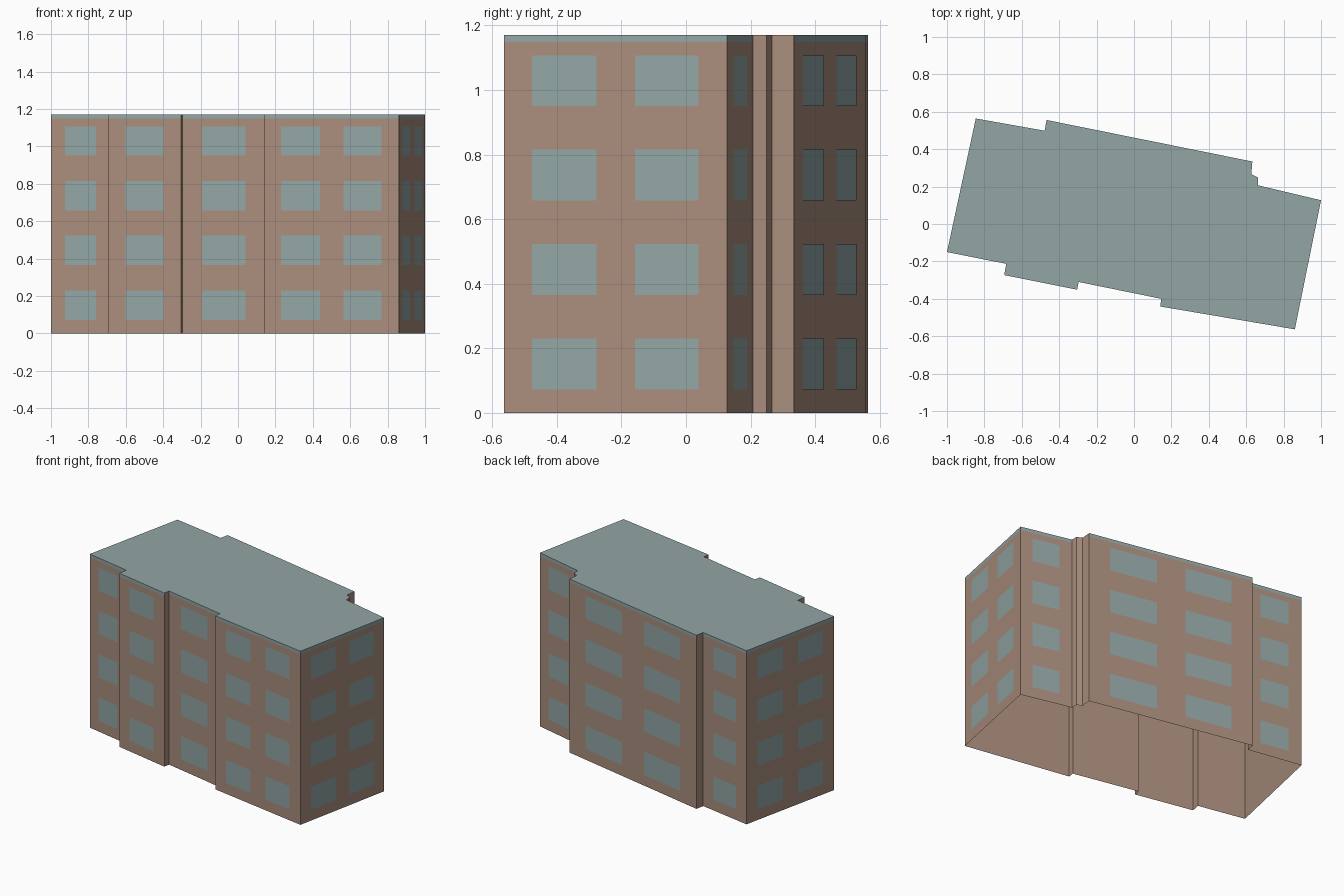
import bpy
import bmesh
from mathutils import Vector

cube = bpy.data.objects.get("Cube")
if cube:
    bpy.data.objects.remove(cube, do_unlink=True)

HEIGHT = 1.17
BAND = 0.022
FLOORS = 4
STOREY = HEIGHT / FLOORS
SILL, HEAD = 0.073, 0.23
PROUD = 0.001
UP = Vector((0, 0, 1))


def make_material(name, rgb):
    mat = bpy.data.materials.new(name)
    mat.use_nodes = True
    colour = (*rgb, 1.0)
    mat.diffuse_color = colour
    mat.node_tree.nodes["Principled BSDF"].inputs["Base Color"].default_value = colour
    return mat


brown = make_material("brown plaster", (0.4, 0.27, 0.205))
grey = make_material("grey green", (0.29, 0.38, 0.378))

# Footprint corners, counterclockwise, each with the window columns of the
# wall that starts there; walls with no windows are the short returns
footprint = [
    (-1.0, -0.15, 1), (-0.683, -0.213, 0), (-0.694, -0.273, 1),
    (-0.304, -0.351, 0), (-0.296, -0.31, 1), (0.146, -0.4, 0),
    (0.14, -0.441, 2), (0.86, -0.563, 2), (1.0, 0.127, 1),
    (0.662, 0.207, 0), (0.662, 0.249, 0), (0.627, 0.266, 0),
    (0.633, 0.334, 2), (-0.467, 0.556, 0), (-0.478, 0.499, 1),
    (-0.846, 0.564, 2),
]
# Left and right window edges, as fractions of the wall length
columns = {0: [], 1: [(0.235, 0.76)], 2: [(0.126, 0.415), (0.588, 0.872)]}


def finish(bm, name, materials):
    mesh = bpy.data.meshes.new(name)
    bm.to_mesh(mesh)
    bm.free()
    for mat in materials:
        mesh.materials.append(mat)
    obj = bpy.data.objects.new(name, mesh)
    bpy.context.collection.objects.link(obj)


def add_panel(bm, a, b, low, high, index=0):
    """Upright rectangle between two ground points."""
    corners = (a + UP * low, b + UP * low, b + UP * high, a + UP * high)
    face = bm.faces.new([bm.verts.new(c) for c in corners])
    face.material_index = index


points = [Vector((x, y, 0)) for x, y, count in footprint]
walls, windows, roof = bmesh.new(), bmesh.new(), bmesh.new()

for i, (x, y, count) in enumerate(footprint):
    a, b = points[i], points[(i + 1) % len(points)]
    # Wall panel, with a grey band along the top of the long walls
    top = HEIGHT - BAND if count else HEIGHT
    add_panel(walls, a, b, 0, top)
    if count:
        add_panel(walls, a, b, top, HEIGHT, 1)
    # Window panes just proud of the wall
    out = (b - a).cross(UP).normalized() * PROUD
    for start, end in columns[count]:
        for k in range(FLOORS):
            base = k * STOREY
            add_panel(windows, a.lerp(b, start) + out, a.lerp(b, end) + out,
                      base + SILL, base + HEAD)

# Flat roof; the shell is open underneath
face = roof.faces.new([roof.verts.new(p + UP * HEIGHT) for p in points])
face.normal_update()
bmesh.ops.triangulate(roof, faces=[face])

bmesh.ops.remove_doubles(walls, verts=walls.verts, dist=0.0001)
finish(walls, "walls", [brown, grey])
finish(windows, "windows", [grey])
finish(roof, "roof", [grey])
